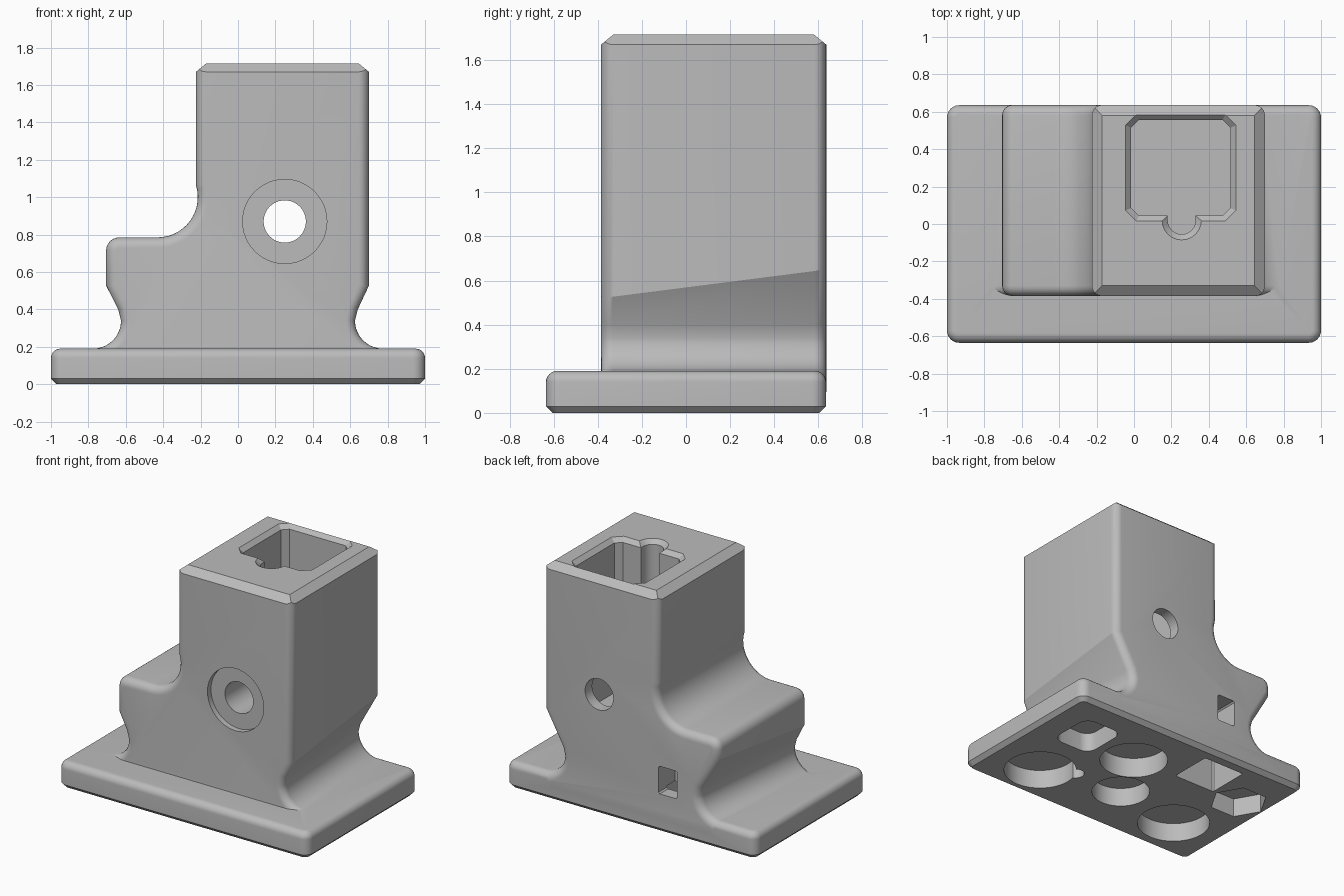
import bpy, bmesh, math
from mathutils import Vector

cube = bpy.data.objects.get("Cube")
if cube:
    bpy.data.objects.remove(cube, do_unlink=True)

grey = bpy.data.materials.new("plain_grey")
grey.use_nodes = True
grey.diffuse_color = (0.5, 0.5, 0.5, 1)
grey.node_tree.nodes["Principled BSDF"].inputs["Base Color"].default_value = (0.5, 0.5, 0.5, 1)


def arc(cx, cy, r, start, end, n=10):
    """Points along a circular arc, angles in degrees."""
    angles = [math.radians(start + (end - start) * i / n) for i in range(n + 1)]
    return [(cx + r * math.cos(a), cy + r * math.sin(a)) for a in angles]


def circle(cx, cy, r, n=48):
    return arc(cx, cy, r, 0, 360, n)[:-1]


def rounded(cx, cy, w, h, r, n=6):
    pts = []
    for sx, sy, a in ((1, 1, 0), (-1, 1, 90), (-1, -1, 180), (1, -1, 270)):
        pts += arc(cx + sx * (w / 2 - r), cy + sy * (h / 2 - r), r, a, a + 90, n)
    return pts


def inset(pts, d):
    """Move a counter-clockwise outline inwards by d with mitred corners."""
    out = []
    for i, p in enumerate(pts):
        p, a, b = Vector(p), Vector(pts[i - 1]), Vector(pts[(i + 1) % len(pts)])
        e, f = (p - a).normalized(), (b - p).normalized()
        m, n = Vector((-e.y, e.x)), Vector((-f.y, f.x))
        out.append(tuple(p + (m + n) * d / (1 + m.dot(n))))
    return out


def finish(bm, mesh):
    """Turn all faces outwards and store the mesh."""
    bm.normal_update()
    bmesh.ops.recalc_face_normals(bm, faces=bm.faces[:])
    if bm.calc_volume(signed=True) < 0:
        bmesh.ops.reverse_faces(bm, faces=bm.faces[:])
    bm.to_mesh(mesh)
    bm.free()
    mesh.update()


def loft(name, rings, axis="z"):
    """Skin a stack of (offset, outline) rings along an axis and cap both ends."""
    bm = bmesh.new()
    loops = []
    for w, pts in rings:
        loops.append([bm.verts.new((u, v, w) if axis == "z" else (u, w, v)) for u, v in pts])
    count = len(loops[0])
    for a, b in zip(loops, loops[1:]):
        for i in range(count):
            j = (i + 1) % count
            bm.faces.new((a[i], a[j], b[j], b[i]))
    bm.faces.new(loops[0][::-1])
    bm.faces.new(loops[-1])
    mesh = bpy.data.meshes.new(name)
    finish(bm, mesh)
    obj = bpy.data.objects.new(name, mesh)
    bpy.context.collection.objects.link(obj)
    mesh.materials.append(grey)
    return obj


def spread(mesh):
    """Sum of the three extents, zero for an empty mesh."""
    cos = [v.co for v in mesh.vertices]
    return sum(max(c[k] for c in cos) - min(c[k] for c in cos) for k in range(3)) if cos else 0


def combine(target, other, operation):
    """Boolean with the first solver that keeps the overall size."""
    before = spread(target.data)
    mod = target.modifiers.new("combine", "BOOLEAN")
    mod.operation, mod.object = operation, other
    for solver in ("EXACT", "MANIFOLD", "FLOAT"):
        mod.solver = solver
        graph = bpy.context.evaluated_depsgraph_get()
        graph.update()
        result = target.evaluated_get(graph)
        if spread(result.data) > before - 0.01:
            target.data = bpy.data.meshes.new_from_object(result)
            break
    target.modifiers.remove(mod)
    bpy.data.objects.remove(other, do_unlink=True)


# Foot plate: chamfered underneath, rounded on top
def plate(d):
    return rounded(0, 0, 2 - 2 * d, 1.27 - 2 * d, 0.065 - d)

R = 0.05
levels = [(0, 0.03), (0.03, 0)]
levels += [(0.19 - R + R * math.sin(a), R - R * math.cos(a)) for a in [math.pi / 16 * i for i in range(9)]]
holder = loft("holder_block", [(z, plate(d)) for z, d in levels])


# Tower: stepped outline whose waist deepens towards the back
FRONT, BACK, SIDE = -0.385, 0.636, 0.705

def outline(y):
    t = (y - FRONT) / (BACK - FRONT)
    waist, knee = 0.63 - 0.085 * t, 0.52 + 0.13 * t
    foot = waist + 0.15
    right = [(foot, 0.04)] + arc(foot, 0.34, 0.15, 270, 180) + [(waist + 0.015, 0.4), (0.70, knee), (0.70, 1.9)]
    step = [(-0.225, 1.9)] + arc(-0.43, 1.0, 0.215, 18, -90, 14)
    step += arc(-SIDE + 0.07, 0.715, 0.07, 90, 180, 6)
    left = [(-SIDE, knee), (-waist - 0.015, 0.4)] + arc(-foot, 0.34, 0.15, 0, -90) + [(-foot, 0.04)]
    return right + step + left

F = 0.055
fillet = [(F - F * math.sin(a), F - F * math.cos(a)) for a in [math.pi / 12 * i for i in range(7)]]
rings = [(FRONT + off, inset(outline(FRONT + off), d)) for off, d in reversed(fillet)]
rings += [(BACK - off, inset(outline(BACK - off), d)) for off, d in fillet]
tower = loft("tower", rings, "y")

# Flat top with four chamfers
bm = bmesh.new()
bm.from_mesh(tower.data)
planes = [((0, 0, 1.715), (0, 0, 1)), ((0.70, 0, 1.67), (0.045, 0, 0.055)),
          ((-0.225, 0, 1.67), (-0.045, 0, 0.055)), ((0, FRONT, 1.67), (0, -0.045, 0.055)),
          ((0, BACK, 1.67), (0, 0.045, 0.055))]
for co, no in planes:
    bmesh.ops.bisect_plane(bm, geom=bm.verts[:] + bm.edges[:] + bm.faces[:],
                           plane_co=co, plane_no=no, clear_outer=True)
    bmesh.ops.holes_fill(bm, edges=[e for e in bm.edges if e.is_boundary], sides=0)
    bm.normal_update()
finish(bm, tower.data)
combine(holder, tower, "UNION")

# Socket in the top, with cut corners, a round key channel and a lead-in chamfer
x0, x1, y0, y1, c = -0.015, 0.515, 0.045, 0.555, 0.04
socket = [(x0, y0 + c), (x0 + c, y0), (0.18, y0)] + arc(0.255, 0.02, 0.075, 180, 360, 12)
socket += [(0.33, y0), (x1 - c, y0), (x1, y0 + c), (x1, y1 - c), (x1 - c, y1), (x0 + c, y1), (x0, y1 - c)]
combine(holder, loft("socket", [(0.6, socket), (1.685, socket), (1.715, inset(socket, -0.03)),
                                (1.8, inset(socket, -0.03))]), "DIFFERENCE")

# Cross bore with a shallow recess at the front
for name, r, a, b in (("cross_bore", 0.113, -0.8, 0.8), ("front_recess", 0.225, -0.8, FRONT + 0.04)):
    pts = circle(0.25, 0.87, r)
    combine(holder, loft(name, [(a, pts), (b, pts)], "y"), "DIFFERENCE")

# Small square window in the back
window = rounded(-0.30, 0.38, 0.15, 0.2, 0.01, 1)
combine(holder, loft("back_window", [(0.45, window), (0.8, window)], "y"), "DIFFERENCE")

# Pockets in the underside
pockets = [("round", circle(0.58, -0.32, 0.25), 0.14), ("round", circle(0.17, 0.20, 0.235), 0.15),
           ("round", circle(-0.04, -0.19, 0.2), 0.14), ("round", circle(-0.6, -0.29, 0.25), 0.14),
           ("bump", circle(0.36, -0.2, 0.06, 24), 0.12),
           ("oblong", rounded(0.63, 0.25, 0.32, 0.36, 0.08), 0.14),
           ("square", rounded(-0.36, 0.38, 0.34, 0.32, 0.01, 1), 0.3),
           ("hexagon", circle(-0.76, 0.22, 0.2, 6), 0.14)]
for name, pts, depth in pockets:
    combine(holder, loft(name + "_pocket", [(-0.1, pts), (depth, pts)]), "DIFFERENCE")

# Smooth shading that keeps hard edges
bpy.ops.object.select_all(action="DESELECT")
holder.select_set(True)
bpy.context.view_layer.objects.active = holder
bpy.ops.object.shade_smooth_by_angle(angle=math.radians(25))
